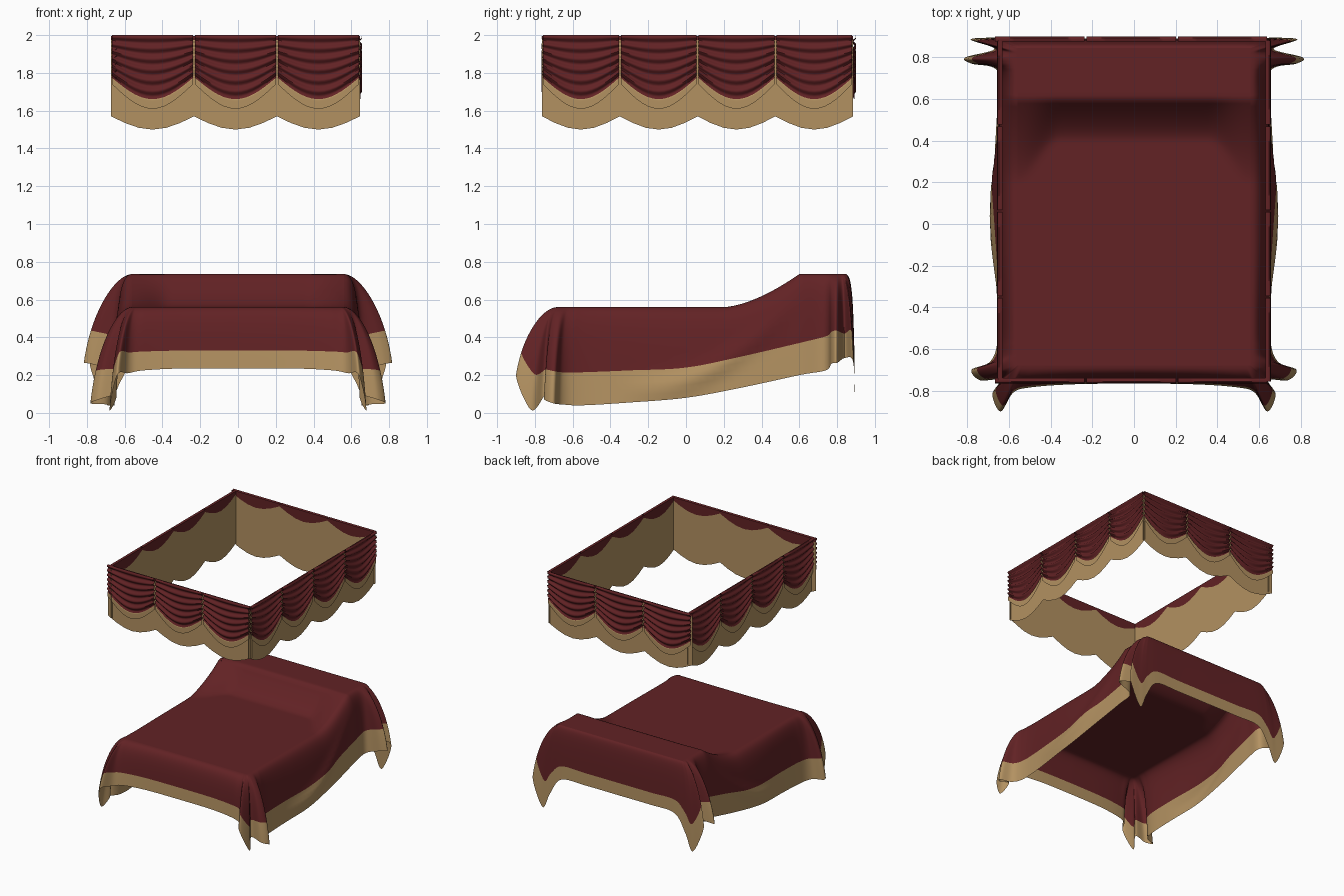
import bpy, bmesh, math
from mathutils import Vector

if "Cube" in bpy.data.objects:
    bpy.data.objects.remove(bpy.data.objects["Cube"])


def material(name, rgb):
    m = bpy.data.materials.new(name)
    m.diffuse_color = (*rgb, 1)
    m.use_nodes = True
    m.node_tree.nodes["Principled BSDF"].inputs["Base Color"].default_value = m.diffuse_color
    return m


RED = material("deep red cloth", (0.122, 0.016, 0.018))
GOLD = material("gold trim", (0.45, 0.285, 0.12))


def add_grid(bm, cols, gold):
    """Skin columns of points; gold(u, v) tells which faces are gold."""
    vs = [[bm.verts.new(p) for p in c] for c in cols]
    for u in range(len(vs) - 1):
        for v in range(len(vs[0]) - 1):
            f = bm.faces.new((vs[u][v], vs[u][v + 1], vs[u + 1][v + 1], vs[u + 1][v]))
            f.material_index = 1 if gold(u, v) else 0


def make_object(name, bm, angle):
    me = bpy.data.meshes.new(name)
    bm.to_mesh(me)
    bm.free()
    me.materials.append(RED)
    me.materials.append(GOLD)
    ob = bpy.data.objects.new(name, me)
    bpy.context.collection.objects.link(ob)
    bpy.ops.object.select_all(action='DESELECT')
    ob.select_set(True)
    bpy.context.view_layer.objects.active = ob
    bpy.ops.object.shade_smooth_by_angle(angle=math.radians(angle))
    return ob


# ---------- canopy: scalloped backing with pleated swags in front ----------
def canopy_side(name, a, b, n):
    a, b = Vector((*a, 0)), Vector((*b, 0))
    along = (b - a).normalized()
    out = Vector((along.y, -along.x, 0))
    up = Vector((0, 0, 1))

    # flat backing, scalloped along the bottom
    bm = bmesh.new()
    seg = 6
    cols = []
    for i in range(n * seg + 1):
        s = math.sin(math.pi * (i % seg) / seg)
        p = a.lerp(b, i / (n * seg))
        cols.append([p + up * z for z in (1.995, 1.975 - 0.07 * s, 1.57 - 0.07 * s)])
    add_grid(bm, cols, lambda u, v: v == 1)
    make_object(name + "_backing", bm, 30)

    # swags
    bm = bmesh.new()
    rows, nu = 46, 14
    for k in range(n):
        cols = []
        for i in range(nu + 1):
            u = i / nu
            s = math.sin(math.pi * u)
            p = a.lerp(b, (k + 0.012 + 0.976 * u) / n)
            col = [p + up * 1.995]
            for j in range(rows + 1):
                v = j / rows
                d = 0.016
                if v < 0.87:
                    d += 0.009 * math.sin(2 * math.pi * 6 * v / 0.87)
                col.append(p + out * d + up * (2.0 - v * (0.26 + 0.13 * s)))
            cols.append(col)
        add_grid(bm, cols, lambda u, v: v > 0.87 * rows)
    make_object(name + "_swags", bm, 60)


canopy_side("canopy_front", (-0.672, -0.74), (0.645, -0.74), 3)
canopy_side("canopy_right", (0.632, -0.762), (0.632, 0.885), 4)
canopy_side("canopy_back", (0.645, 0.876), (-0.672, 0.876), 3)
canopy_side("canopy_left", (-0.632, 0.885), (-0.632, -0.762), 4)


# ---------- bedspread ----------
def height(x, y):
    """Top of the bed, rising over the pillows."""
    e = min(1, max(0, (abs(x) - 0.36) / 0.2))
    y0 = 0.40 - 0.2 * e * e * (3 - 2 * e)
    t = min(1, max(0, (y - y0) / (0.6 - y0)))
    return 0.56 + 0.175 * t ** 1.6


XE, YF, YB = 0.56, -0.68, 0.845      # rim of the flat top
# right half, foot to head: rim x, y, then hem x, y, z and trim width
KEYS = [
    (0, YF, 0, -.765, .235, .095), (.3, YF, .3, -.77, .235, .095),
    (.49, YF, .5, -.785, .225, .10), (.53, YF, .58, -.81, .21, .11),
    (.545, YF, .64, -.90, .20, .12), (.555, YF, .68, -.82, .015, .19),
    (XE, YF, .645, -.75, .09, .14), (XE, -.67, .74, -.75, .07, .16),
    (XE, -.65, .78, -.70, .05, .17), (XE, -.61, .69, -.66, .045, .17),
    (XE, -.55, .655, -.55, .04, .175), (XE, -.3, .66, -.3, .055, .17),
    (XE, 0, .675, 0, .08, .16), (XE, .3, .67, .3, .135, .165),
    (XE, .6, .655, .6, .20, .17), (XE, .74, .66, .74, .225, .18),
    (XE, .78, .78, .77, .26, .17), (XE, .80, .81, .80, .265, .17),
    (XE, .815, .67, .84, .29, .13), (XE, .83, .785, .885, .27, .16),
    (XE, YB, .69, .895, .04, .22), (.535, YB, .62, .893, .17, .17),
    (.50, YB, .52, .892, .31, .11), (.3, YB, .3, .89, .32, .10),
    (0, YB, 0, .89, .32, .10),
]


def spline(p0, p1, p2, p3, t):
    return [0.5 * (2 * b + (c - a) * t + (2 * a - 5 * b + 4 * c - d) * t * t
                   + (3 * b - a - 3 * c + d) * t ** 3) for a, b, c, d in zip(p0, p1, p2, p3)]


def skirt_column(rim, hem, width, n_red=14, n_gold=5):
    h = Vector((hem.x - rim.x, hem.y - rim.y, 0))
    drop = rim.z - hem.z
    c1 = rim + h * min(0.8, 0.085 / max(h.length, 1e-4))
    c2 = rim + h * 0.85 - Vector((0, 0, drop * 0.4))

    def at(t):
        s = 1 - t
        return rim * s ** 3 + c1 * 3 * s * s * t + c2 * 3 * s * t * t + hem * t ** 3

    lo, hi = 0.0, 1.0                 # where the gold trim starts
    for _ in range(20):
        m = (lo + hi) / 2
        lo, hi = (m, hi) if at(m).z > hem.z + width else (lo, m)
    ts = [lo * i / n_red for i in range(n_red)]
    ts += [lo + (1 - lo) * i / n_gold for i in range(n_gold + 1)]
    pts = []
    for t in ts:
        p = at(t)
        # hanging diagonal fold on the long side
        if -0.35 < rim.y < 0.6 and rim.x > 0.55:
            q = (p.y + 0.25) / 0.85
            zc = 0.13 + 0.5 * max(q, 0) ** 2
            fade = math.sin(math.pi * (rim.y + 0.35) / 0.95)
            p.x += 0.028 * fade * t * math.exp(-((p.z - zc) / 0.06) ** 2)
        pts.append(p)
    return pts


bm = bmesh.new()
# top sheet (right half)
top = []
for i in range(25):
    x = XE * i / 24
    top.append([Vector((x, y, height(x, y)))
                for y in (YB + (YF - YB) * j / 80 for j in range(81))])
add_grid(bm, top, lambda u, v: False)

# hanging skirt (right half)
cols = []
STEP = 8
last = len(KEYS) - 1
for k in range(last):
    quad = [KEYS[min(max(k + o, 0), last)] for o in (-1, 0, 1, 2)]
    for i in range(STEP + (k == last - 1)):
        t = i / STEP
        rx, ry = (quad[1][c] + (quad[2][c] - quad[1][c]) * t for c in (0, 1))
        hx, hy, hz, w = spline(*[q[2:] for q in quad], t)
        cols.append(skirt_column(Vector((rx, ry, height(rx, ry))),
                                 Vector((max(hx, 0), hy, max(hz, 0))), w))
add_grid(bm, cols, lambda u, v: v >= 14)
spread = make_object("bedspread", bm, 75)
mirror = spread.modifiers.new("mirror", 'MIRROR')
mirror.use_clip = True
mirror.merge_threshold = 0.0005
